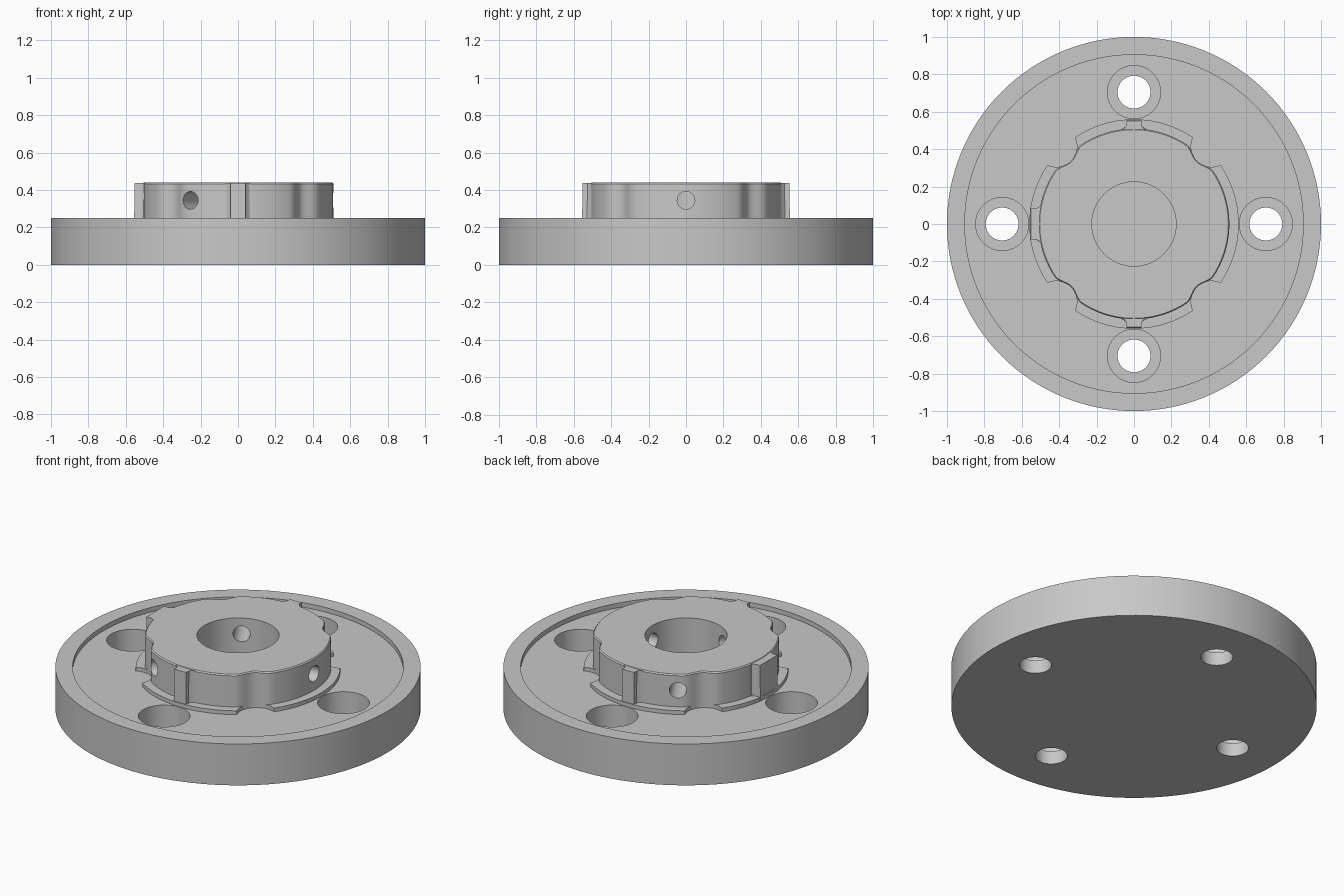
import bpy, bmesh, math
from mathutils import Matrix, Vector

cube = bpy.data.objects.get("Cube")
if cube:
    bpy.data.objects.remove(cube, do_unlink=True)

grey = bpy.data.materials.new("machined grey")
grey.use_nodes = True
colour = (0.58, 0.58, 0.58, 1)
grey.diffuse_color = colour
grey.node_tree.nodes["Principled BSDF"].inputs["Base Color"].default_value = colour


def finish(name, bm):
    bmesh.ops.recalc_face_normals(bm, faces=bm.faces[:])
    mesh = bpy.data.meshes.new(name)
    bm.to_mesh(mesh)
    bm.free()
    mesh.materials.append(grey)
    obj = bpy.data.objects.new(name, mesh)
    bpy.context.collection.objects.link(obj)
    return obj


def lathe(name, profile, closed, steps):
    """Spin a radius/height profile round the z axis."""
    bm = bmesh.new()
    verts = [bm.verts.new((r, 0, z)) for r, z in profile]
    edges = [bm.edges.new(p) for p in zip(verts, verts[1:])]
    if closed:
        edges.append(bm.edges.new((verts[-1], verts[0])))
    bmesh.ops.spin(bm, geom=verts + edges, cent=(0, 0, 0), axis=(0, 0, 1),
                   angle=math.tau, steps=steps, use_merge=False)
    bmesh.ops.remove_doubles(bm, verts=bm.verts[:], dist=0.0001)
    return finish(name, bm)


def polar(r, degrees, z):
    a = math.radians(degrees)
    return Vector((r * math.cos(a), r * math.sin(a), z))


def drill(target, start, end, radius):
    """Cut a round hole between two points."""
    bm = bmesh.new()
    axis = end - start
    place = Matrix.Translation((start + end) / 2) @ axis.to_track_quat('Z', 'Y').to_matrix().to_4x4()
    bmesh.ops.create_cone(bm, cap_ends=True, segments=40, radius1=radius,
                          radius2=radius, depth=axis.length, matrix=place)
    cutter = finish("cutter", bm)
    cutter.hide_render = True
    mod = target.modifiers.new("hole", 'BOOLEAN')
    mod.operation, mod.solver, mod.object = 'DIFFERENCE', 'EXACT', cutter
    bpy.context.view_layer.objects.active = target
    bpy.ops.object.modifier_apply(modifier=mod.name)
    bpy.data.objects.remove(cutter, do_unlink=True)


def smooth(obj):
    bpy.ops.object.select_all(action='DESELECT')
    obj.select_set(True)
    bpy.context.view_layer.objects.active = obj
    bpy.ops.object.shade_smooth_by_angle(angle=math.radians(30))


# Base disc with a raised rim and four counterbored bolt holes
floor = 0.222
base = lathe("base_disc", [(0, 0), (1, 0), (1, 0.25), (0.905, 0.25),
                           (0.905, floor), (0, floor)], False, 128)
for angle in range(0, 360, 90):
    drill(base, polar(0.705, angle, 0.08), polar(0.705, angle, 0.4), 0.142)
    drill(base, polar(0.705, angle, -0.1), polar(0.705, angle, 0.15), 0.088)
smooth(base)

# Thin foot flange, split by round notches on the diagonals
flange = lathe("foot_flange", [(0.4, 0.21), (0.56, 0.21), (0.56, 0.245), (0.4, 0.245)], True, 96)
for angle in range(45, 360, 90):
    drill(flange, polar(0.587, angle, 0.1), polar(0.587, angle, 0.6), 0.11)
smooth(flange)

# Hub with centre bore; its wall dips softly on the diagonals
hub = lathe("hub", [(0.225, 0.21), (0.51, 0.21), (0.51, 0.433),
                    (0.504, 0.44), (0.225, 0.44)], True, 192)
for v in hub.data.vertices:
    if v.co.xy.length > 0.4:
        off = abs(math.degrees(math.atan2(v.co.y, v.co.x)) % 90 - 45)
        dip = 0.5 + 0.5 * math.cos(math.pi * min(off / 12, 1))
        v.co.xy = v.co.xy * (1 - 0.066 * dip)
# Radial set screw holes
for angle in (0, 120, 240):
    drill(hub, polar(0.15, angle, 0.345), polar(0.7, angle, 0.345), 0.047)
smooth(hub)


def lug(name, degrees, half, foot):
    """Tapered rib on the hub wall, given its half widths."""
    bm = bmesh.new()
    side = [(0.48, foot), (0.507, foot), (0.515, (half + foot) / 2),
            (0.53, half), (0.556, half)]
    outline = [(x, -y) for x, y in side] + side[::-1]
    face = bm.faces.new([bm.verts.new((x, y, 0.21)) for x, y in outline])
    top = bmesh.ops.extrude_face_region(bm, geom=[face])["geom"]
    for v in (g for g in top if isinstance(g, bmesh.types.BMVert)):
        v.co.z = 0.437
        v.co.x -= 0.004
    bmesh.ops.rotate(bm, verts=bm.verts[:], matrix=Matrix.Rotation(math.radians(degrees), 3, 'Z'))
    smooth(finish(name, bm))


lug("back_lug", 90, 0.04, 0.065)
lug("front_lug", 270, 0.04, 0.065)
lug("right_lug", 180, 0.083, 0.095)
